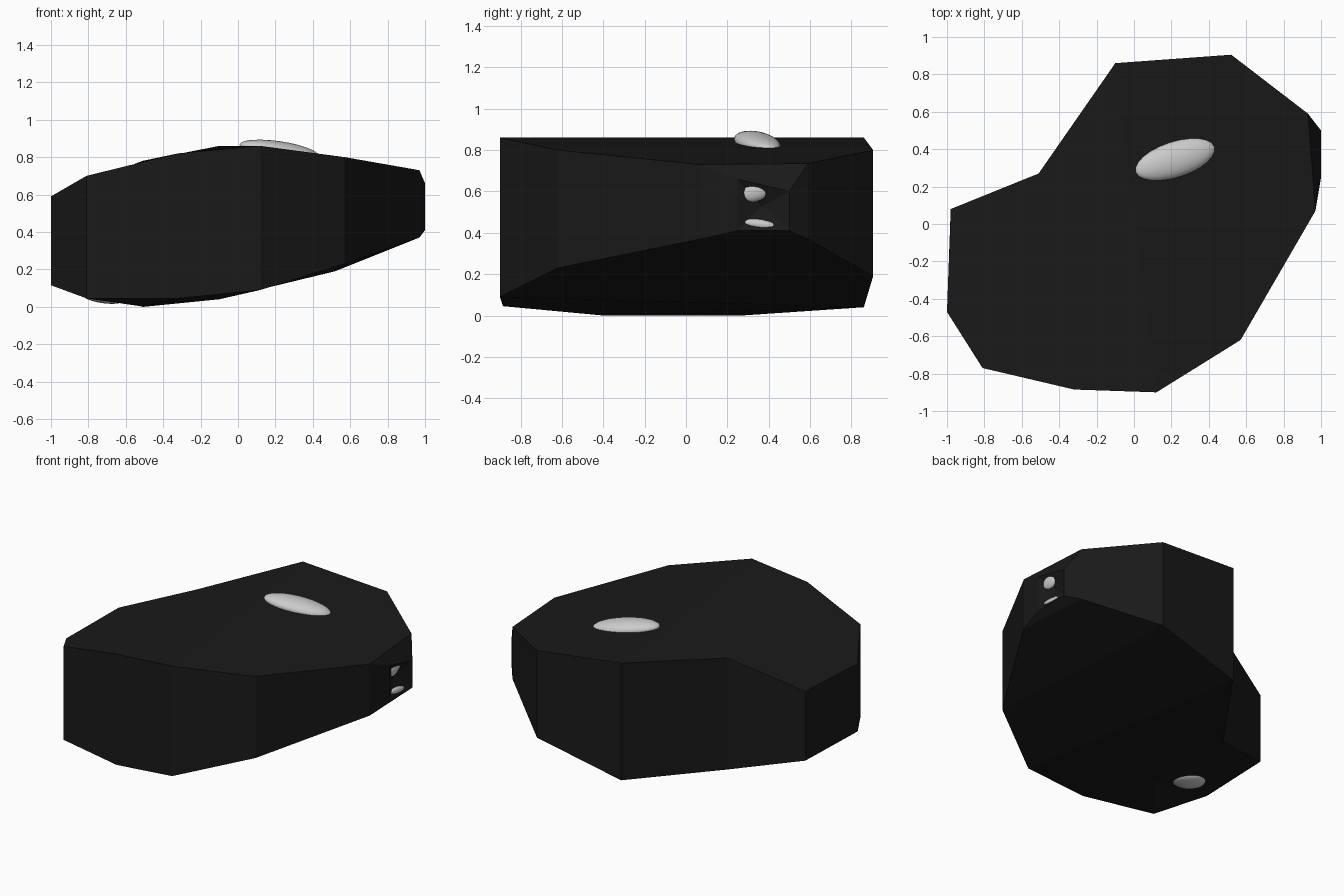
import bpy, bmesh, math

if "Cube" in bpy.data.objects:
    bpy.data.objects.remove(bpy.data.objects["Cube"])

black = bpy.data.materials.new("black")
black.diffuse_color = (0.01, 0.01, 0.01, 1)
black.use_nodes = True
black.node_tree.nodes["Principled BSDF"].inputs["Base Color"].default_value = black.diffuse_color

# Faceted shell: outline corners as (x, y, bottom z, top z)
ring = [
    (-0.98, 0.08, 0.115, 0.60), (-0.51, 0.27, 0.00, 0.78), (-0.10, 0.86, 0.04, 0.86),
    (0.52, 0.905, 0.19, 0.80), (0.93, 0.59, 0.37, 0.735), (0.97, 0.07, 0.37, 0.73),
    (0.57, -0.62, 0.23, 0.80), (0.12, -0.90, 0.09, 0.86), (-0.32, -0.885, 0.045, 0.82),
    (-0.81, -0.77, 0.045, 0.70), (-1.0, -0.47, 0.115, 0.59),
]
bm = bmesh.new()
lo = [bm.verts.new((x, y, a)) for x, y, a, b in ring]
hi = [bm.verts.new((x, y, b)) for x, y, a, b in ring]
keel = bm.verts.new((-0.5, -0.4, 0.0))
n = len(ring)

# Side walls, leaving the right end open
for i in range(n):
    j = (i + 1) % n
    if i != 4:
        bm.faces.new((lo[i], lo[j], hi[j], hi[i]))

# Top: two slopes meeting at a ridge
bm.faces.new([hi[i] for i in (2, 1, 0, 10, 9, 8, 7)])
bm.faces.new([hi[i] for i in (2, 7, 6, 3)])
bm.faces.new([hi[i] for i in (3, 6, 5, 4)])

# Underside facets around a short keel edge
for ids in ((0, 1, 'k', 10), (10, 'k', 9), (9, 'k', 8), (1, 2, 7, 8, 'k'),
            (2, 3, 6, 7), (3, 4, 5, 6)):
    bm.faces.new([keel if i == 'k' else lo[i] for i in ids])

# Right end: chamfer out to a small rim, then a shallow hollow
outer = [lo[4], hi[4], hi[5], lo[5]]
rim = [bm.verts.new((1.0, y, z)) for y, z in
       ((0.50, 0.41), (0.50, 0.60), (0.25, 0.66), (0.25, 0.41))]
pit = bm.verts.new((0.95, 0.37, 0.53))
for i in range(4):
    j = (i + 1) % 4
    bm.faces.new((outer[i], outer[j], rim[j], rim[i]))
    bm.faces.new((rim[i], rim[j], pit))
bmesh.ops.recalc_face_normals(bm, faces=bm.faces[:])
me = bpy.data.meshes.new("rock_shell")
bm.to_mesh(me)
bm.free()
me.materials.append(black)
bpy.context.collection.objects.link(bpy.data.objects.new("rock_shell", me))


# Smooth grey bumps of the inner stone showing through the shell
def bump(name, loc, size, rot):
    bpy.ops.mesh.primitive_uv_sphere_add(segments=24, ring_count=12, location=loc,
                                         rotation=[math.radians(a) for a in rot])
    ob = bpy.context.object
    ob.name = name
    ob.scale = size
    bpy.ops.object.shade_smooth()


bump("top_bump", (0.22, 0.345, 0.835), (0.225, 0.095, 0.05), (0, 8, 18))
bump("bottom_bump", (-0.72, -0.32, 0.055), (0.12, 0.09, 0.036), (0, 8, 0))
bump("end_bump_upper", (0.965, 0.33, 0.60), (0.03, 0.075, 0.05), (15, 0, 0))
bump("end_bump_lower", (0.972, 0.36, 0.44), (0.025, 0.09, 0.025), (-8, 0, 0))
